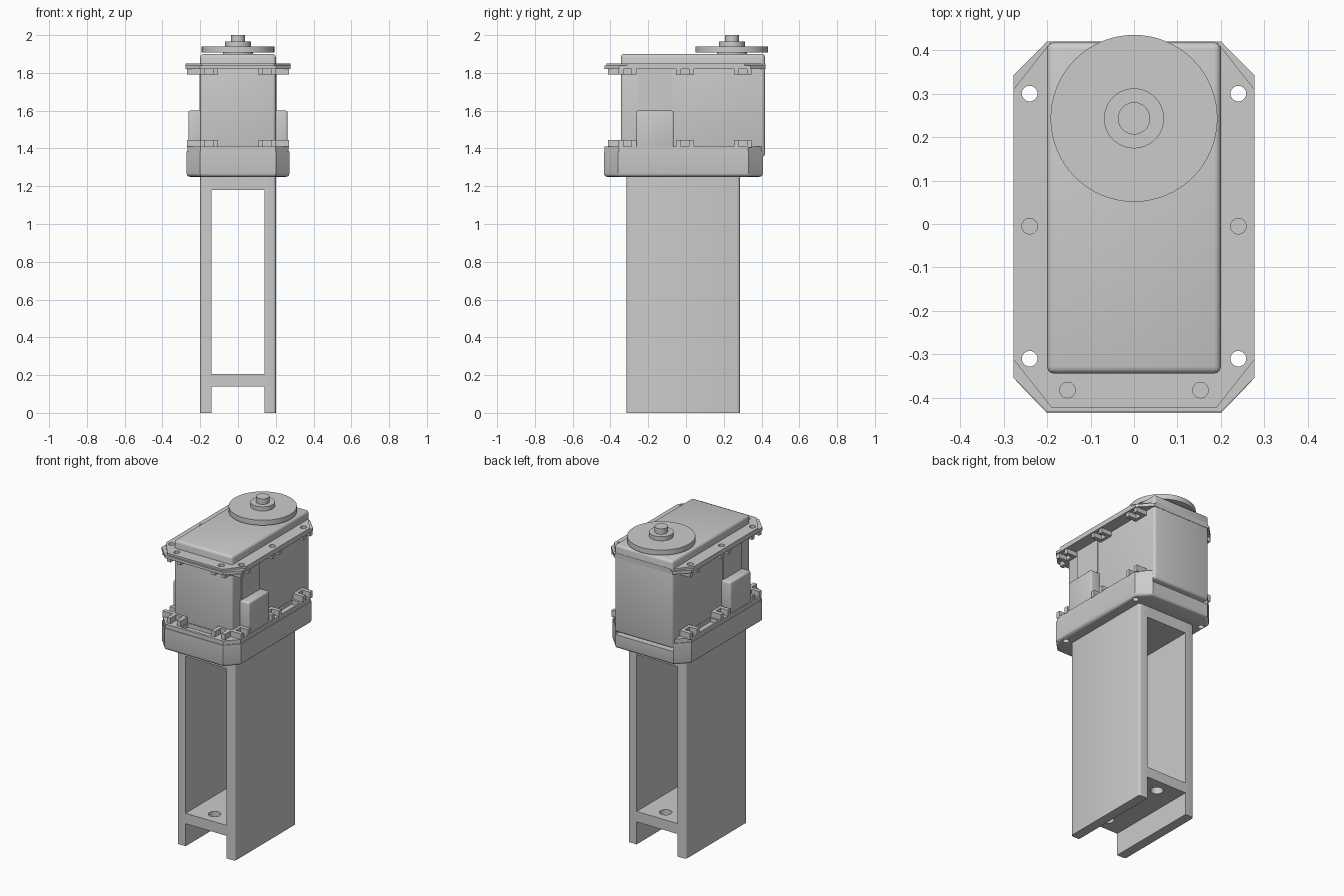
import bpy, bmesh, math
from mathutils import Matrix, Vector

if "Cube" in bpy.data.objects:
    bpy.data.objects.remove(bpy.data.objects["Cube"])


def finish(bm, name):
    bmesh.ops.recalc_face_normals(bm, faces=bm.faces)
    me = bpy.data.meshes.new(name)
    bm.to_mesh(me)
    bm.free()
    ob = bpy.data.objects.new(name, me)
    bpy.context.collection.objects.link(ob)
    return ob


def add_prism(bm, pts, z0, z1):
    low = [bm.verts.new((x, y, z0)) for x, y in pts]
    face = bm.faces.new(low)
    ext = bmesh.ops.extrude_face_region(bm, geom=[face])["geom"]
    top = [v for v in ext if isinstance(v, bmesh.types.BMVert)]
    bmesh.ops.translate(bm, verts=top, vec=(0, 0, z1 - z0))
    return bm


def prism(name, pts, z0, z1, bevel=0, test=None):
    bm = add_prism(bmesh.new(), pts, z0, z1)
    if bevel:
        edges = [e for e in bm.edges if not test or test(*[v.co for v in e.verts])]
        bmesh.ops.bevel(bm, geom=edges, offset=bevel, segments=3, profile=0.5, affect='EDGES')
    return finish(bm, name)


def rect(x0, x1, y0, y1):
    return [(x0, y0), (x1, y0), (x1, y1), (x0, y1)]


def circle(x, y, r, n=24):
    return [(x + r * math.cos(2 * math.pi * i / n), y + r * math.sin(2 * math.pi * i / n)) for i in range(n)]


def octagon(x, y0, y1, cx, cy):
    half = [(cx, y0), (x, y0 + cy), (x, y1 - cy), (cx, y1)]
    return half + [(-a, b) for a, b in reversed(half)]


def cut(ob, shapes):
    """Subtract prisms (outline, z0, z1) one at a time."""
    for pts, z0, z1 in shapes:
        cutter = prism("cutter", pts, z0, z1)
        cutter.hide_render = True
        m = ob.modifiers.new("cut", 'BOOLEAN')
        m.operation, m.solver, m.object = 'DIFFERENCE', 'EXACT', cutter
        bpy.context.view_layer.objects.active = ob
        bpy.ops.object.modifier_apply(modifier=m.name)
        bpy.data.objects.remove(cutter)


corner_holes = [(s * 0.24, y) for s in (1, -1) for y in (0.30, -0.31)]
blind_holes = [(s * 0.24, -0.005) for s in (1, -1)]
front_holes = [(s * 0.153, -0.382) for s in (1, -1)]

# Bracket: side plates and two cross plates
for name, x in (("bracket_plate_left", -0.17), ("bracket_plate_right", 0.17)):
    sgn = 1 if x > 0 else -1
    prism(name, rect(x - 0.03, x + 0.03, -0.315, 0.285), 0, 1.255, 0.014,
          lambda a, b: abs(a.z - b.z) > 0.5 and a.x * sgn > 0.18)
lower_plate = prism("bracket_lower_plate", rect(-0.145, 0.145, -0.315, 0.285), 0.14, 0.205)
cut(lower_plate, [(circle(0, y, 0.036), 0.1, 0.25) for y in (-0.23, 0.2)])
prism("bracket_upper_plate", rect(-0.145, 0.145, -0.315, 0.285), 1.18, 1.255)

# Lower housing with rounded bottom rim, pockets and open back
base = prism("lower_housing", octagon(0.272, -0.435, 0.407, 0.2, 0.075), 1.25, 1.385, 0.018,
             lambda a, b: a.z < 1.26 and b.z < 1.26)
rim = prism("lower_rim", octagon(0.268, -0.431, 0.403, 0.198, 0.075), 1.385, 1.41)
back_gap = (rect(-0.2, 0.2, 0.335, 0.5), 1.335, 1.5)
cut(base, [(circle(x, y, 0.018), 1.2, 1.5) for x, y in corner_holes] + [back_gap])
cut(rim, [(circle(x, y, 0.018), 1.3, 1.5) for x, y in corner_holes] + [back_gap]
    + [(rect(-0.1, 0.1, -0.415, -0.35), 1.36, 1.5)]
    + [(rect(x - 0.028, x + 0.028, 0.05, 0.24), 1.36, 1.5) for x in (-0.23, 0.23)])

# Motor body
prism("motor_body", rect(-0.2, 0.2, -0.344, 0.418), 1.355, 1.9, 0.016)

# Upper flange: lower layer and slightly smaller top layer
holes = [(circle(x, y, 0.018), 1.7, 1.95) for x, y in corner_holes + blind_holes + front_holes]
flange = prism("upper_flange", octagon(0.277, -0.432, 0.42, 0.2, 0.078), 1.82, 1.838)
top_layer = prism("upper_flange_top", octagon(0.277, -0.422, 0.42, 0.19, 0.11), 1.838, 1.85)
cut(flange, holes)
cut(top_layer, holes)


# U-shaped screw bosses opening outward
def bosses(name, z0, z1):
    bm = bmesh.new()
    w, s = 0.047, 0.022
    u = [(-0.045, -w), (0.03, -w), (0.03, -s), (-0.022, -s),
         (-0.022, s), (0.03, s), (0.03, w), (-0.045, w)]
    for x, y in corner_holes + blind_holes + front_holes:
        ang = -math.pi / 2 if y < -0.35 else (0 if x > 0 else math.pi)
        rot = Matrix.Rotation(ang, 2)
        pts = [tuple(rot @ Vector(p) + Vector((x, y))) for p in u]
        add_prism(bm, pts, z0, z1)
    return finish(bm, name)


bosses("lower_bosses", 1.405, 1.445)
bosses("upper_bosses", 1.792, 1.825)

# Side blocks with shallow panels above
for name, s in (("left", -1), ("right", 1)):
    prism("side_block_" + name, rect(s * 0.225 - 0.037, s * 0.225 + 0.037, -0.265, -0.065), 1.39, 1.6, 0.01)
    prism("side_panel_" + name, rect(s * 0.195 - 0.01, s * 0.195 + 0.01, -0.255, -0.075), 1.58, 1.82)

# Output stack: collar, disc, hub and shaft
for name, r, z0, z1 in (("collar", 0.08, 1.89, 1.91), ("output_disc", 0.192, 1.908, 1.94),
                        ("disc_hub", 0.069, 1.935, 1.966), ("output_shaft", 0.037, 1.96, 2.0)):
    prism(name, circle(0, 0.243, r, 64), z0, z1)

# Smooth the rounded surfaces, keep hard edges
for ob in bpy.context.scene.objects:
    ob.select_set(True)
bpy.context.view_layer.objects.active = base
bpy.ops.object.shade_smooth_by_angle(angle=math.radians(32))
